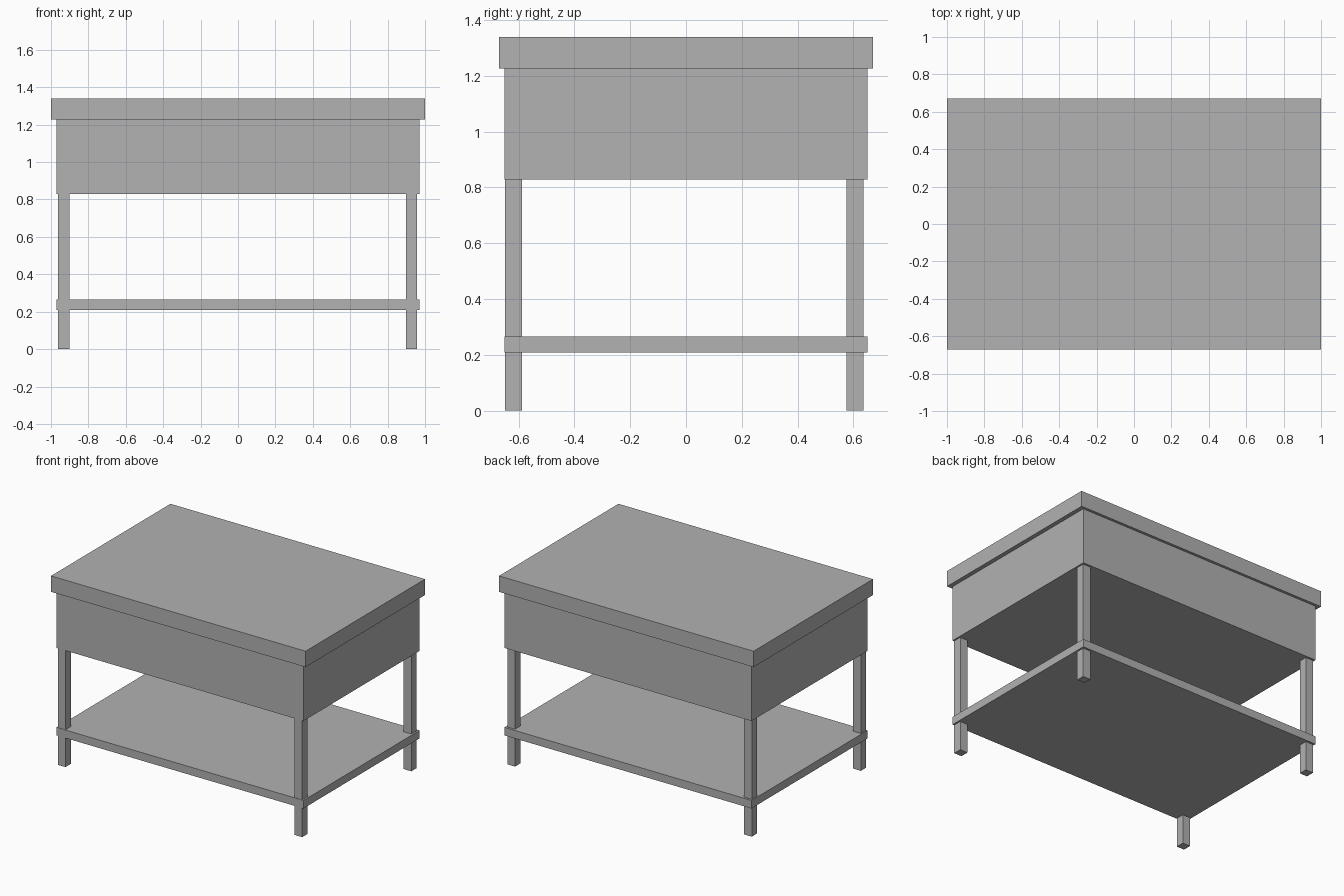
import bpy

cube = bpy.data.objects.get("Cube")
if cube:
    bpy.data.objects.remove(cube, do_unlink=True)

# Single plain grey for the whole table
grey = bpy.data.materials.new("plain_grey")
grey.use_nodes = True
colour = (0.445, 0.445, 0.445, 1)
grey.diffuse_color = colour
grey.node_tree.nodes["Principled BSDF"].inputs["Base Color"].default_value = colour


def box(name, width, depth, bottom, top, x=0, y=0):
    """Flat-sided box between two heights."""
    bpy.ops.mesh.primitive_cube_add(size=1, location=(x, y, (bottom + top) / 2))
    obj = bpy.context.object
    obj.name = name
    obj.scale = (width, depth, top - bottom)
    bpy.ops.object.transform_apply(location=False, rotation=False, scale=True)
    obj.data.materials.append(grey)
    return obj


# Overhanging top, deep body and lower shelf
box("table_top", 2.0, 1.34, 1.227, 1.34)
box("body", 1.94, 1.302, 0.829, 1.227)
box("lower_shelf", 1.94, 1.302, 0.208, 0.265)

# Four square legs, set slightly towards the front
for side, x in (("right", -0.932), ("left", 0.928)):
    for end, y in (("front", -0.618), ("back", 0.606)):
        box(f"{end}_{side}_leg", 0.06, 0.06, 0, 0.829, x, y)
